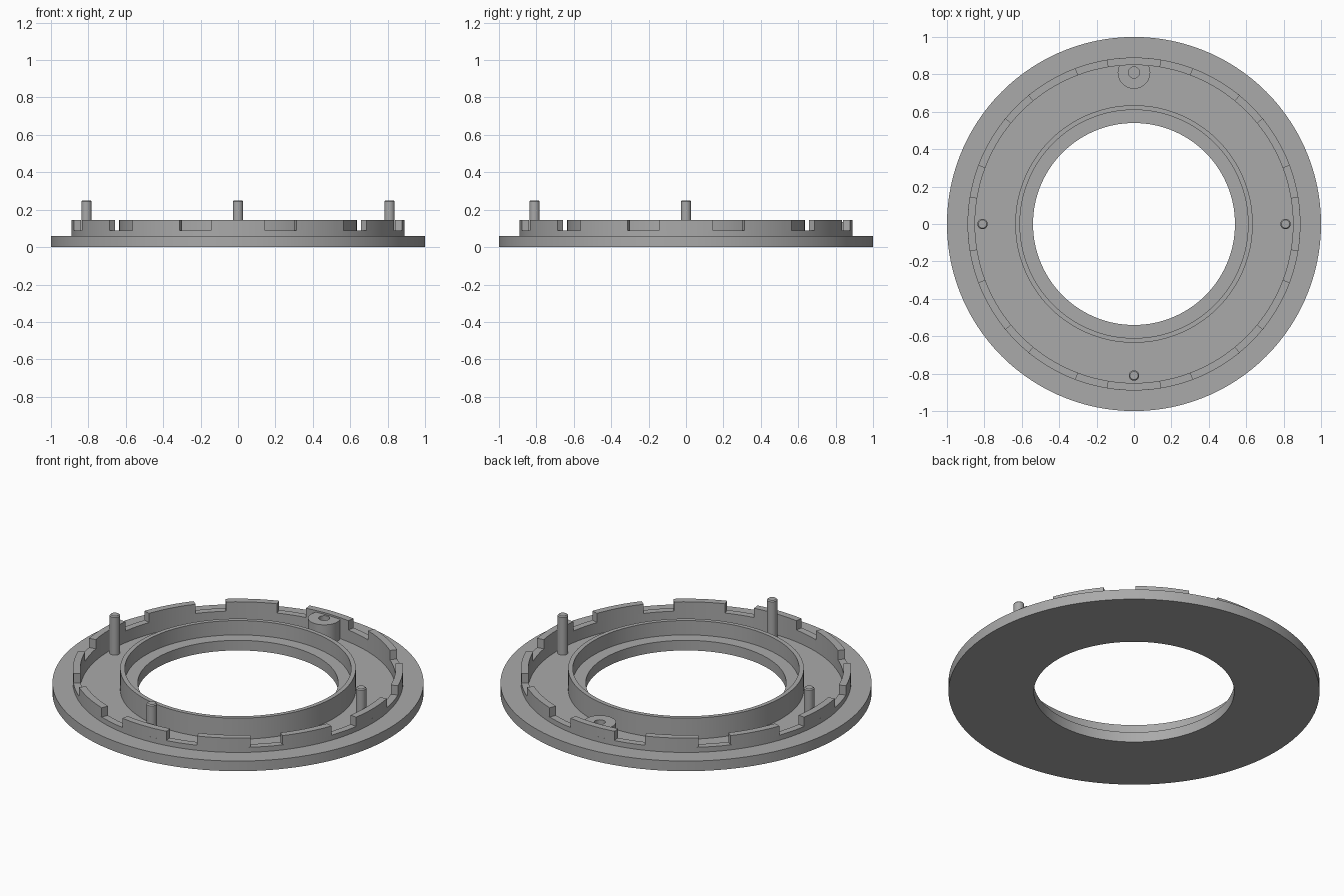
import bpy, bmesh, math
from mathutils import Matrix

if "Cube" in bpy.data.objects:
    bpy.data.objects.remove(bpy.data.objects["Cube"])

grey = bpy.data.materials.new("plain grey")
grey.use_nodes = True
grey.diffuse_color = (0.4, 0.4, 0.4, 1)
grey.node_tree.nodes["Principled BSDF"].inputs["Base Color"].default_value = (0.4, 0.4, 0.4, 1)

SEG = 120
FLOOR, FLANGE, NOTCH, TOP = 0.02, 0.06, 0.09, 0.145
WALL_IN, WALL_OUT = 0.85, 0.89
PIN_R = 0.81


def finish(name, bm):
    bmesh.ops.recalc_face_normals(bm, faces=bm.faces)
    mesh = bpy.data.meshes.new(name)
    bm.to_mesh(mesh)
    bm.free()
    mesh.materials.append(grey)
    ob = bpy.data.objects.new(name, mesh)
    bpy.context.collection.objects.link(ob)
    bpy.ops.object.select_all(action="DESELECT")
    ob.select_set(True)
    bpy.context.view_layer.objects.active = ob
    bpy.ops.object.shade_smooth_by_angle(angle=math.radians(30))
    return ob


def lathe(bm, profile, segments, centre=(0, 0)):
    """Sweep a profile of (radius, z) points round a vertical axis."""
    rings = []
    for i in range(segments):
        a = math.tau * i / segments
        rings.append([bm.verts.new((centre[0] + r * math.cos(a), centre[1] + r * math.sin(a), z))
                      for r, z in profile])
    n = len(profile)
    for i in range(segments):
        p, q = rings[i], rings[(i + 1) % segments]
        for j in range(n):
            k = (j + 1) % n
            bm.faces.new((p[j], q[j], q[k], p[k]))


# Flange, recessed channel, inner ring and lower part of the outer wall
bm = bmesh.new()
lathe(bm, [(0.54, 0), (1, 0), (1, FLANGE), (WALL_OUT, FLANGE), (WALL_OUT, NOTCH),
           (WALL_IN, NOTCH), (WALL_IN, FLOOR), (0.635, FLOOR), (0.635, TOP),
           (0.61, TOP), (0.61, FLANGE), (0.54, FLANGE)], SEG)
finish("flange_body", bm)

# Twelve raised teeth on the outer wall, one every thirty degrees
bm = bmesh.new()
half, steps = math.radians(9.4), 6
for t in range(12):
    sections = []
    for s in range(steps + 1):
        a = math.radians(30 * t) - half + 2 * half * s / steps
        sections.append([bm.verts.new((r * math.cos(a), r * math.sin(a), z))
                         for r, z in ((WALL_IN, NOTCH), (WALL_OUT, NOTCH),
                                      (WALL_OUT, TOP), (WALL_IN, TOP))])
    for p, q in zip(sections, sections[1:]):
        for j in range(1, 4):
            k = (j + 1) % 4
            bm.faces.new((p[j], q[j], q[k], p[k]))
    bm.faces.new(sections[0])
    bm.faces.new(sections[-1])
finish("wall_teeth", bm)

# Three locating pins with chamfered tips
for name, x, y in (("left_pin", PIN_R, 0), ("right_pin", -PIN_R, 0), ("front_pin", 0, -PIN_R)):
    bm = bmesh.new()
    bmesh.ops.create_cone(bm, cap_ends=True, segments=32, radius1=0.028, radius2=0.028,
                          depth=0.25 - FLOOR,
                          matrix=Matrix.Translation((x, y, (0.25 + FLOOR) / 2)))
    tip = [e for e in bm.edges if all(v.co.z > 0.24 for v in e.verts)]
    bmesh.ops.bevel(bm, geom=tip, offset=0.006, segments=1, affect="EDGES")
    finish(name, bm)

# Screw boss at the back: rounded towards the centre, straight sides into the wall
BOSS_TOP, BOSS_R, HOLE_R = 0.135, 0.087, 0.03
bm = bmesh.new()
outer, inner = [], []
count = 48
for i in range(count):
    a = math.tau * i / count
    c, s = math.cos(a), math.sin(a)
    x = BOSS_R * c
    y = PIN_R + BOSS_R * s if s <= 0 else min(PIN_R + BOSS_R * s, math.sqrt(0.86 ** 2 - x * x))
    outer.append([bm.verts.new((x, y, z)) for z in (FLOOR, BOSS_TOP)])
    inner.append([bm.verts.new((HOLE_R * c, PIN_R + HOLE_R * s, z)) for z in (FLOOR, BOSS_TOP)])
for i in range(count):
    k = (i + 1) % count
    bm.faces.new((outer[i][0], outer[k][0], outer[k][1], outer[i][1]))
    bm.faces.new((inner[i][0], inner[i][1], inner[k][1], inner[k][0]))
    bm.faces.new((outer[i][1], outer[k][1], inner[k][1], inner[i][1]))
    bm.faces.new((outer[i][0], inner[i][0], inner[k][0], outer[k][0]))
finish("screw_boss", bm)
